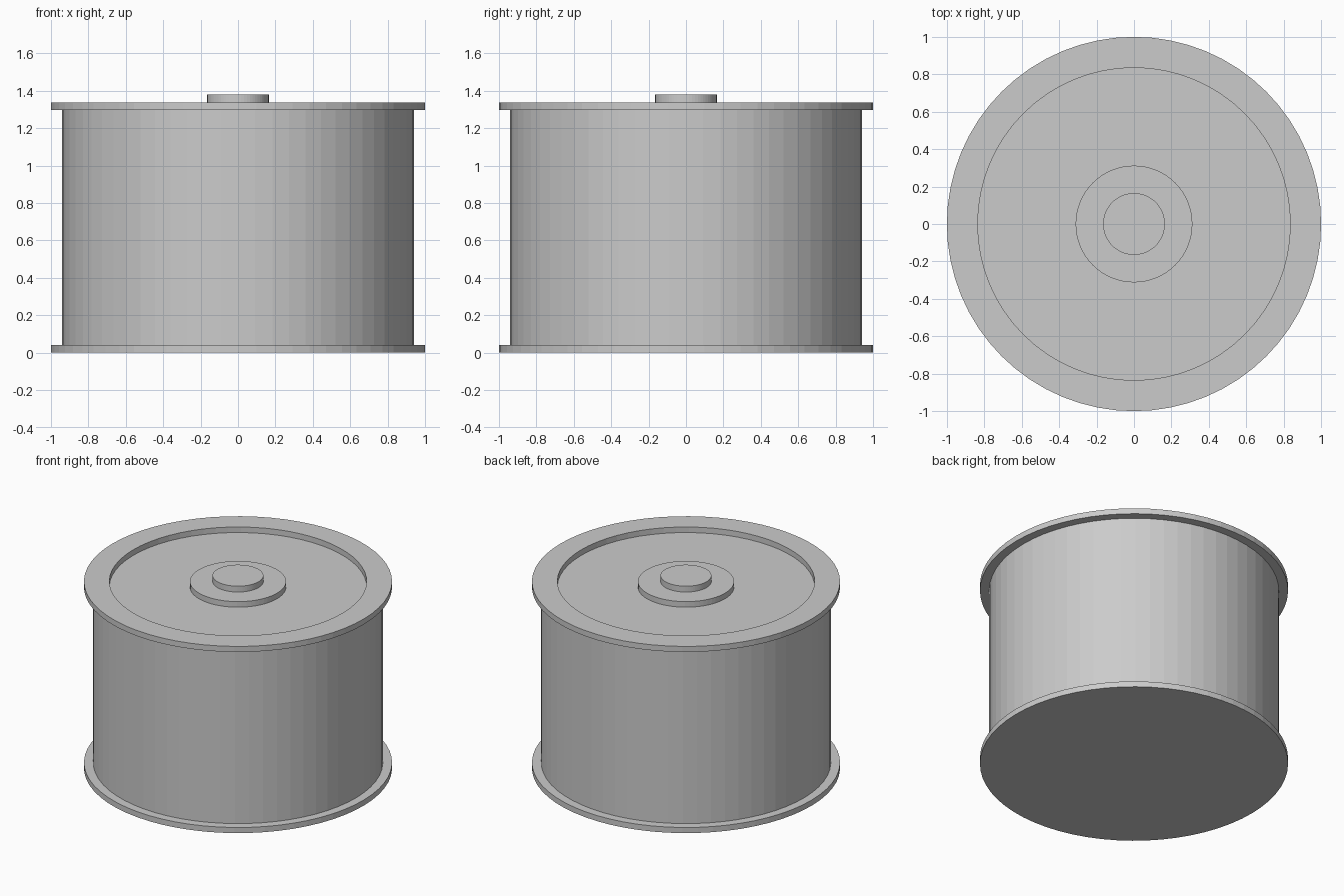
import bpy, bmesh
from math import cos, sin, tau

if "Cube" in bpy.data.objects:
    bpy.data.objects.remove(bpy.data.objects["Cube"])

SIDES = 64


def lathe(name, profile):
    """Revolve (radius, z) points round z; radius 0 closes with a flat cap."""
    bm = bmesh.new()
    rings = []
    for r, z in profile:
        rings.append([bm.verts.new((r * cos(tau * i / SIDES), r * sin(tau * i / SIDES), z))
                      for i in range(SIDES)])
    for low, high in zip(rings, rings[1:]):
        for i in range(SIDES):
            j = (i + 1) % SIDES
            bm.faces.new((low[i], low[j], high[j], high[i]))
    bm.faces.new(rings[0][::-1])
    bm.faces.new(rings[-1])
    bmesh.ops.recalc_face_normals(bm, faces=bm.faces)
    mesh = bpy.data.meshes.new(name)
    bm.to_mesh(mesh)
    bm.free()
    obj = bpy.data.objects.new(name, mesh)
    bpy.context.collection.objects.link(obj)
    return obj


# Drum: bottom flange, wall, top flange and recessed lid
lathe("drum", [(1.0, 0.0), (1.0, 0.04), (0.94, 0.04), (0.94, 1.297),
               (1.0, 1.297), (1.0, 1.337), (0.835, 1.337), (0.835, 1.297)])

# Stepped centre cap standing on the recessed lid
lathe("centre_cap", [(0.312, 1.297), (0.312, 1.337), (0.165, 1.337), (0.165, 1.379)])
